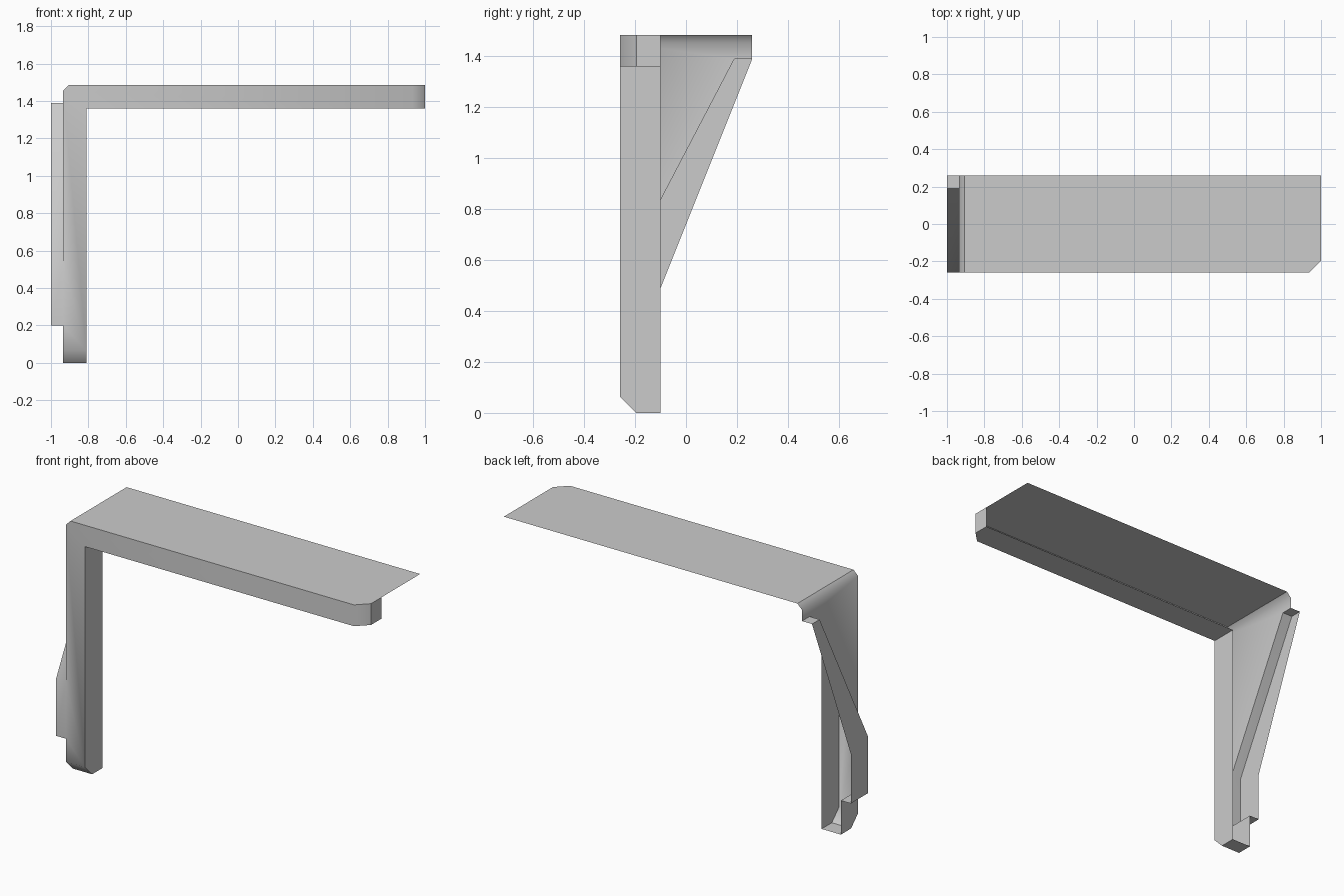
import bpy, bmesh
from mathutils import Vector

if "Cube" in bpy.data.objects:
    bpy.data.objects.remove(bpy.data.objects["Cube"])

# Main levels
YF, YC, YI, YB = -0.26, -0.195, -0.10, 0.26      # front, chamfer, inner edge, back
XO, XL, XI, XR = -1.0, -0.935, -0.81, 1.0        # brace, leg outside, leg inside, end
ZT, ZA, ZB, ZK = 1.485, 1.36, 0.20, 0.53         # top, apron bottom, brace bottom, brace bend
ZH = 1.39                                        # brace head


def panel(axis, at, pts, sign):
    """Flat polygon perpendicular to an axis, facing the given sign."""
    hint = [0, 0, 0]
    hint[axis] = sign
    verts = []
    for p in pts:
        v = list(p)
        v.insert(axis, at)
        verts.append(v)
    return [(verts, hint)]


def strip(axis, a, b, path, hint):
    """Sweep an open path along an axis from a to b."""
    faces = []
    for p, q in zip(path, path[1:]):
        verts = []
        for pt, d in ((p, a), (q, a), (q, b), (p, b)):
            v = list(pt)
            v.insert(axis, d)
            verts.append(v)
        faces.append((verts, hint))
    return faces


def make(name, faces):
    bm = bmesh.new()
    for verts, hint in faces:
        f = bm.faces.new([bm.verts.new(v) for v in verts])
        f.normal_update()
        if f.normal.dot(Vector(hint)) < 0:
            f.normal_flip()
    bmesh.ops.remove_doubles(bm, verts=bm.verts[:], dist=0.0005)
    me = bpy.data.meshes.new(name)
    bm.to_mesh(me)
    bm.free()
    ob = bpy.data.objects.new(name, me)
    bpy.context.collection.objects.link(ob)
    bpy.ops.object.select_all(action='DESELECT')
    ob.select_set(True)
    bpy.context.view_layer.objects.active = ob
    bpy.ops.object.shade_smooth_by_angle(angle=0.9)
    return ob


# Shelf top with a clipped front corner
make("shelf_top", panel(2, ZT, [(-0.905, YF), (0.935, YF), (XR, YC), (XR, YB), (-0.905, YB)], 1))

# Front skin: leg, apron, brace foot and the chamfers that blend into it
front = panel(1, YF, [(XL, 0.065), (XI, 0.065), (XI, ZA), (XL, 1.455), (XL, ZK), (XL, ZB)], -1)
front += panel(1, YF, [(XI, ZA), (0.935, ZA), (0.935, ZT), (-0.905, ZT), (XL, 1.455)], -1)
front += panel(1, YF, [(XO, ZB), (XL, ZB), (XL, ZK), (XO, ZK)], -1)
front += strip(2, ZA, ZT, [(0.935, YF), (XR, YC)], (1, -1, 0))
front += strip(0, XL, XI, [(YF, 0.065), (YC, 0)], (0, -1, -1))
front += strip(0, XO, XL, [(YF, ZK), (0.19, ZH)], (0, -1, 1))
make("front_skin", front)

# Apron end and underside
make("apron_end", strip(2, ZA, ZT, [(XR, YC), (XR, YI)], (1, 0, 0)))
make("apron_underside", panel(2, ZA, [(XI, YF), (0.935, YF), (XR, YC), (XR, YI), (XI, YI)], -1))

# Leg inner side, foot and lower outer side
leg_foot = [(YF, 0.065), (YC, 0), (YI, 0)]
make("leg_inner_side", panel(0, XI, leg_foot + [(YI, ZA), (YF, ZA)], 1))
make("leg_foot", strip(0, XL, XI, [(YC, 0), (YI, 0)], (0, 0, -1)))
make("leg_outer_side", panel(0, XL, leg_foot + [(YI, ZB), (YF, ZB)], -1))

# Triangular side gusset with the top chamfer
side = panel(0, XL, [(YF, ZK), (0.19, ZH), (YB, ZH), (YB, 1.455), (YF, 1.455)], -1)
side += strip(1, YF, YB, [(XL, 1.455), (-0.905, ZT)], (-1, 0, 1))
make("side_gusset", side)

# Diagonal brace: outer face and end caps
make("brace_face", panel(0, XO, [(YF, ZB), (YI, ZB), (YI, 0.49), (YB, ZH), (0.19, ZH), (YF, ZK)], -1))
make("brace_head", panel(2, ZH, [(XO, 0.19), (XL, 0.19), (XL, YB), (XO, YB)], 1))
make("brace_bottom", panel(2, ZB, [(XO, YF), (XL, YF), (XL, YI), (XO, YI)], -1))
